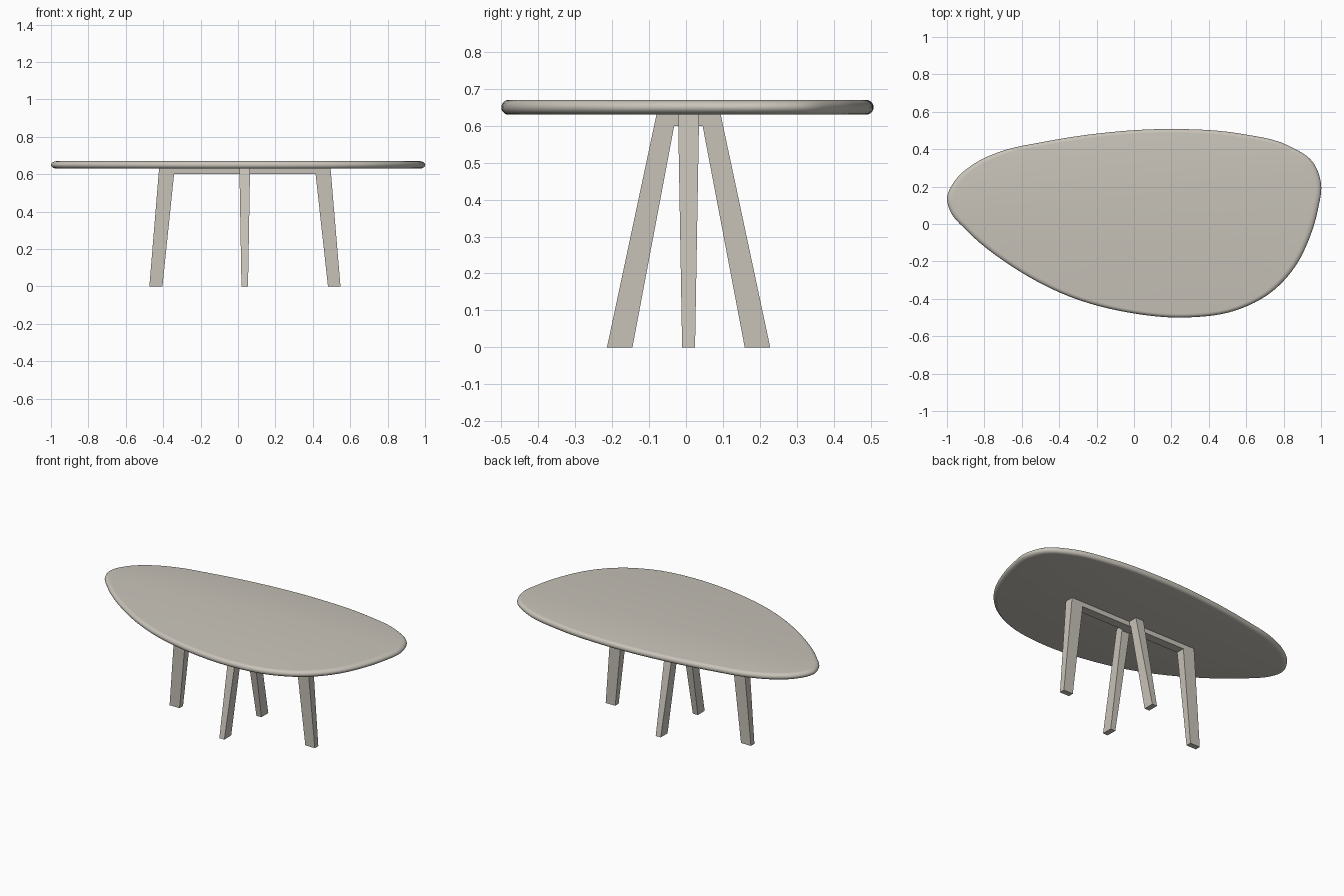
import bpy, bmesh, math
from mathutils import Vector

if "Cube" in bpy.data.objects:
    bpy.data.objects.remove(bpy.data.objects["Cube"])

mat = bpy.data.materials.new("warm_grey")
mat.diffuse_color = (0.58, 0.55, 0.49, 1)
mat.use_nodes = True
mat.node_tree.nodes["Principled BSDF"].inputs["Base Color"].default_value = mat.diffuse_color


def finish(bm, name):
    bmesh.ops.recalc_face_normals(bm, faces=bm.faces[:])
    me = bpy.data.meshes.new(name)
    bm.to_mesh(me)
    bm.free()
    me.materials.append(mat)
    ob = bpy.data.objects.new(name, me)
    bpy.context.collection.objects.link(ob)
    return ob


def smooth_loop(pts, steps):
    # closed Catmull-Rom curve, with knots spaced by chord length
    P = [Vector(p) for p in pts]
    n, out = len(P), []
    for i in range(n):
        a, b, c, d = (P[(i + k) % n] for k in (-1, 0, 1, 2))
        l0, l1, l2 = (b - a).length, (c - b).length, (d - c).length
        m1 = ((b - a) / l0 * l1 + (c - b) / l1 * l0) / (l0 + l1) * l1
        m2 = ((c - b) / l1 * l2 + (d - c) / l2 * l1) / (l1 + l2) * l1
        for s in range(steps):
            t = s / steps
            out.append(b * (2*t**3 - 3*t*t + 1) + m1 * (t**3 - 2*t*t + t)
                       + c * (3*t*t - 2*t**3) + m2 * (t**3 - t*t))
    return out


# table top: free-form outline with a rounded edge
outline = [(-1, .135), (-.955, .235), (-.85, .325), (-.70, .392), (-.50, .436),
           (-.20, .483), (.22, .508), (.57, .483), (.83, .417), (.957, .33),
           (1, .215), (.984, .08), (.94, -.07), (.86, -.23), (.727, -.37),
           (.55, -.46), (.27, -.5), (-.02, -.475), (-.34, -.39), (-.66, -.222),
           (-.90, -.03), (-.978, .06)]
loop = smooth_loop(outline, 6)
n = len(loop)
bm = bmesh.new()
rings = []
for k in range(11):
    a = -math.pi / 2 + math.pi * k / 10
    inset = 1 - math.cos(a)
    ring = []
    for i, p in enumerate(loop):
        t = (loop[(i + 1) % n] - loop[i - 1]).normalized()
        # loop runs clockwise, so the inward normal is on its right
        q = p + Vector((t.y * 0.032, -t.x * 0.02)) * inset
        ring.append(bm.verts.new((q.x, q.y, 0.65 + 0.02 * math.sin(a))))
    rings.append(ring)
for r0, r1 in zip(rings, rings[1:]):
    for i in range(n):
        j = (i + 1) % n
        bm.faces.new((r0[i], r0[j], r1[j], r1[i]))
bm.faces.new(rings[0])
bm.faces.new(rings[-1])
top = finish(bm, "table_top")
bpy.context.view_layer.objects.active = top
top.select_set(True)
bpy.ops.object.shade_smooth_by_angle(angle=math.radians(40))


# leg frames: U-shaped profile whose thickness tapers toward the floor
def frame(name, profile, centre, to_xyz):
    bm = bmesh.new()
    sides = []
    for s in (-1, 1):
        sides.append([bm.verts.new(to_xyz(u, centre + s * (0.0175 + 0.011 * z / 0.63), z))
                      for u, z in profile])
    a, b = sides
    for i in range(len(a)):
        j = (i + 1) % len(a)
        bm.faces.new((a[i], a[j], b[j], b[i]))
    bm.faces.new(a)
    bm.faces.new(b)
    return finish(bm, name)


frame("long_leg_frame",
      [(-.474, 0), (-.404, 0), (-.342, .6), (.415, .6),
       (.481, 0), (.548, 0), (.495, .63), (-.422, .63)],
      0.007, lambda u, v, z: (u, v, z))
frame("short_leg_frame",
      [(-.214, 0), (-.145, 0), (-.032, .6), (.045, .6),
       (.159, 0), (.228, 0), (.094, .63), (-.08, .63)],
      0.036, lambda u, v, z: (v, u, z))
